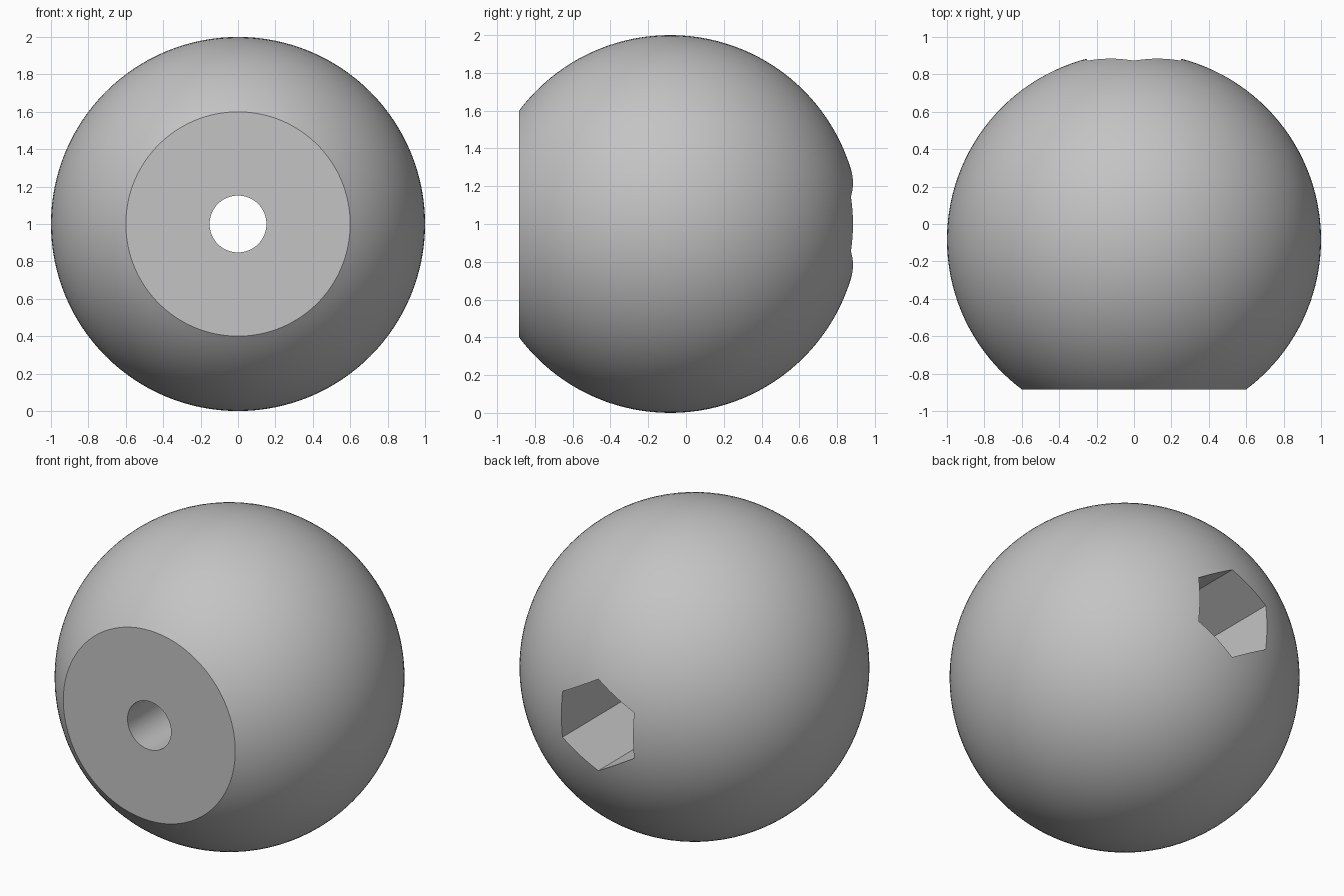
import bpy, bmesh, math
from mathutils import Matrix, Vector

old = bpy.data.objects.get("Cube")
if old:
    bpy.data.objects.remove(old, do_unlink=True)

CENTRE = Vector((0, -0.084, 1))
FLAT_Y = CENTRE.y - 0.8
TO_Y = Matrix.Rotation(math.pi / 2, 4, 'X')

grey = bpy.data.materials.new("plain grey")
grey.use_nodes = True
colour = (0.55, 0.55, 0.55, 1)
grey.diffuse_color = colour
grey.node_tree.nodes["Principled BSDF"].inputs["Base Color"].default_value = colour


def make_object(name, bm):
    mesh = bpy.data.meshes.new(name)
    bm.to_mesh(mesh)
    bm.free()
    mesh.materials.append(grey)
    obj = bpy.data.objects.new(name, mesh)
    bpy.context.collection.objects.link(obj)
    return obj


def prism(name, sides, radius, y_from, y_to):
    """Prism along y with a corner pointing up."""
    bm = bmesh.new()
    place = Matrix.Translation((0, (y_from + y_to) / 2, CENTRE.z)) @ TO_Y
    bmesh.ops.create_cone(bm, cap_ends=True, segments=sides, radius1=radius,
                          radius2=radius, depth=y_to - y_from, matrix=place)
    obj = make_object(name, bm)
    obj.hide_render = True
    return obj


# Ball with its poles along y, sliced flat at the front
bm = bmesh.new()
bmesh.ops.create_uvsphere(bm, u_segments=128, v_segments=64, radius=1,
                          matrix=Matrix.Translation(CENTRE) @ TO_Y)
cut = bmesh.ops.bisect_plane(bm, geom=bm.verts[:] + bm.edges[:] + bm.faces[:],
                             plane_co=(0, FLAT_Y, 0), plane_no=(0, -1, 0),
                             clear_outer=True)
rim = [e for e in cut["geom_cut"] if isinstance(e, bmesh.types.BMEdge)]
bmesh.ops.contextual_create(bm, geom=rim)
bmesh.ops.recalc_face_normals(bm, faces=bm.faces[:])
knob = make_object("ball_knob", bm)

# Hexagonal bolt-head pocket at the back, round bore through the front
cutters = [prism("hex_pocket_cutter", 6, 0.25 / math.cos(math.pi / 6), CENTRE.y, 1.2),
           prism("bore_cutter", 64, 0.152, -1.2, 0.3)]
bpy.ops.object.select_all(action='DESELECT')
bpy.context.view_layer.objects.active = knob
knob.select_set(True)
for cutter in cutters:
    mod = knob.modifiers.new(cutter.name, 'BOOLEAN')
    mod.operation = 'DIFFERENCE'
    mod.solver = 'EXACT'
    mod.object = cutter
    bpy.ops.object.modifier_apply(modifier=mod.name)
    bpy.data.objects.remove(cutter, do_unlink=True)

bpy.ops.object.shade_smooth_by_angle(angle=math.radians(30))
